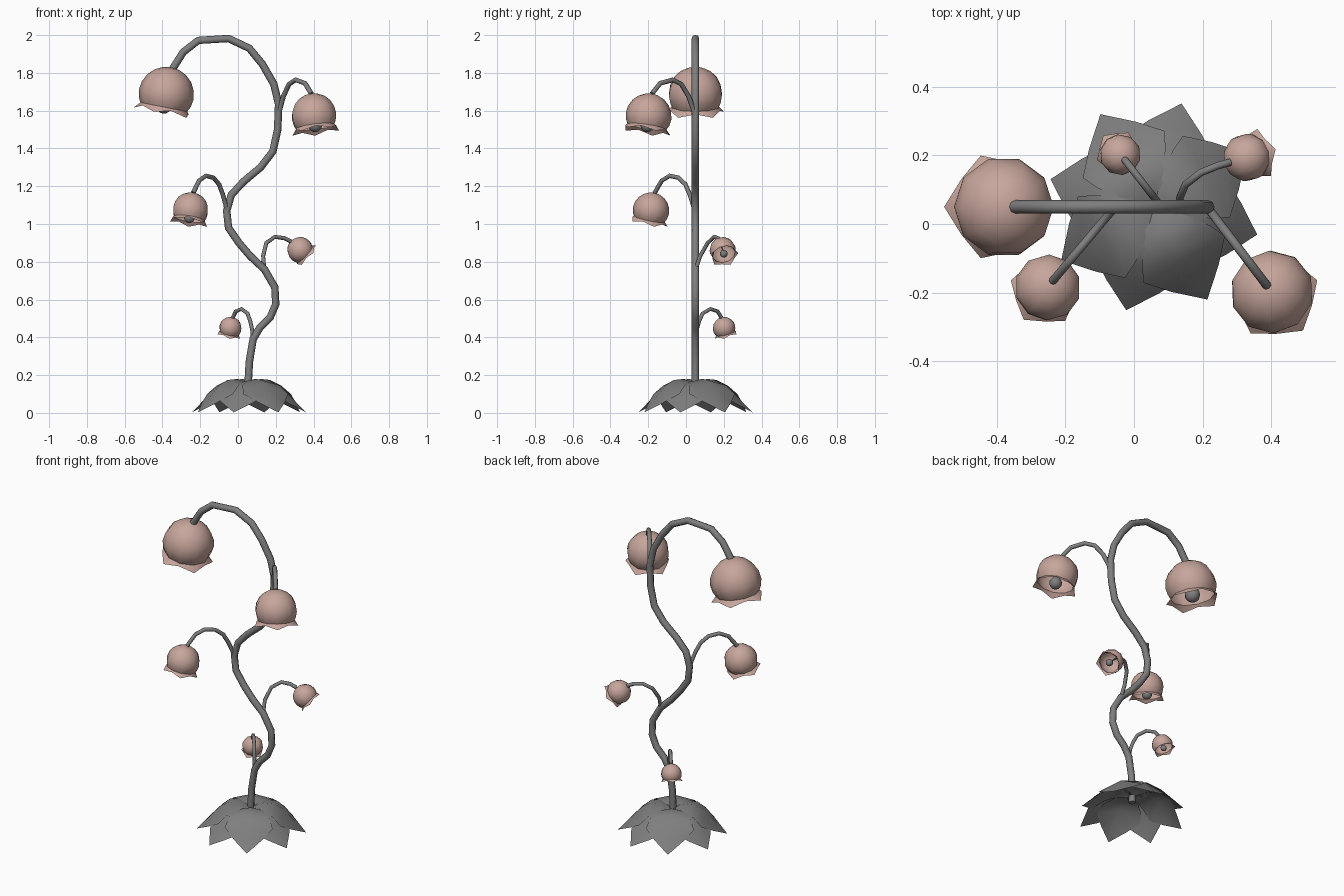
import bpy, bmesh, math
from mathutils import Vector, Matrix

if "Cube" in bpy.data.objects:
    bpy.data.objects.remove(bpy.data.objects["Cube"])


def material(name, rgb):
    m = bpy.data.materials.new(name)
    m.diffuse_color = (*rgb, 1)
    m.use_nodes = True
    m.node_tree.nodes["Principled BSDF"].inputs["Base Color"].default_value = m.diffuse_color
    return m


GREY = material("stem grey", (0.21, 0.21, 0.21))
PINK = material("petal pink", (0.57, 0.38, 0.33))


def add_object(name, mesh, mat):
    mesh.materials.clear()
    mesh.materials.append(mat)
    ob = bpy.data.objects.new(name, mesh)
    bpy.context.collection.objects.link(ob)
    return ob


def finish(name, bm, mat):
    mesh = bpy.data.meshes.new(name)
    bm.to_mesh(mesh)
    bm.free()
    return add_object(name, mesh, mat)


def tube(name, points, radius):
    """Eight-sided round tube along a path."""
    cu = bpy.data.curves.new(name + "_path", 'CURVE')
    cu.dimensions = '3D'
    cu.bevel_depth = radius
    cu.bevel_resolution = 2
    cu.use_fill_caps = True
    sp = cu.splines.new('POLY')
    sp.points.add(len(points) - 1)
    for p, co in zip(sp.points, points):
        p.co = (*co, 1)
    tmp = bpy.data.objects.new("tmp", cu)
    mesh = bpy.data.meshes.new_from_object(tmp)
    bpy.data.objects.remove(tmp)
    return add_object(name, mesh, GREY)


# Bell profile: (radius, depth below apex) in units of the bell radius
BELL = [(0.3, 0.05), (0.57, 0.18), (0.8, 0.4), (0.95, 0.69), (1.0, 1.0),
        (0.95, 1.28), (0.86, 1.46)]
LOBES = 5


def bell(name, apex, direction, R):
    """Lobed bell flower hanging along a direction, with a round core."""
    d = Vector(direction).normalized()
    zax = -d
    xax = Vector((d.x, d.y, 0))
    xax = (xax - zax * xax.dot(zax)).normalized()
    yax = zax.cross(xax)
    M = Matrix((xax, yax, zax)).transposed().to_4x4()
    M.translation = Vector(apex)
    n = LOBES * 2
    bm = bmesh.new()
    top = bm.verts.new((0, 0, 0))
    rings = []
    for k in range(len(BELL) + 1):
        ring = []
        for i in range(n):
            if k < len(BELL):
                r, h = BELL[k]
            else:  # flared rim: tips and notches alternate
                r, h = (1.07, 1.69) if i % 2 == 0 else (0.93, 1.55)
            a = 2 * math.pi * i / n
            ring.append(bm.verts.new((r * R * math.cos(a), r * R * math.sin(a), -h * R)))
        rings.append(ring)
    for i in range(n):
        j = (i + 1) % n
        bm.faces.new((top, rings[0][i], rings[0][j]))
        for a, b in zip(rings, rings[1:]):
            bm.faces.new((a[i], b[i], b[j], a[j]))
    bm.transform(M)
    finish(name + "_bell", bm, PINK)
    # core ball
    bm = bmesh.new()
    bmesh.ops.create_uvsphere(bm, u_segments=10, v_segments=7, radius=0.3 * R,
                              matrix=M @ Matrix.Translation((0, 0, -1.4 * R)))
    finish(name + "_core", bm, GREY)
    # thin filament holding the core
    tube(name + "_filament", [M @ Vector((0, 0, -0.02 * R)), M @ Vector((0, 0, -1.3 * R))], 0.06 * R)


# Main stem, lying in the plane y = 0.05
Y = 0.05
stem = [(.055, .10), (.055, .18), (.06, .27), (.08, .39), (.115, .45), (.17, .505),
        (.2, .575), (.195, .665), (.14, .76), (.065, .83), (.005, .90), (-.05, .98),
        (-.06, 1.07), (-.035, 1.155), (.03, 1.225), (.12, 1.30), (.185, 1.385),
        (.21, 1.50), (.215, 1.635), (.19, 1.74), (.13, 1.845), (.06, 1.93),
        (-.05, 1.982), (-.21, 1.972), (-.29, 1.91), (-.35, 1.815)]
tube("main_stem", [(x, Y, z) for x, z in stem], 0.02)
bell("top_flower", (-.352, Y, 1.83), (-.19, 0, -.98), .147)


def branch(name, xz, y_end, radius, direction, R):
    """Hooked side stem whose y follows its x, ending in a bell."""
    x0, x1 = xz[0][0], xz[-1][0]
    pts = [(x, Y + (y_end - Y) * (x - x0) / (x1 - x0), z) for x, z in xz]
    tube(name + "_stem", pts, radius)
    bell(name, pts[-1], direction, R)


branch("right_flower", [(.213, 1.53), (.22, 1.6), (.24, 1.675), (.27, 1.74), (.305, 1.763),
                        (.355, 1.745), (.388, 1.69)], -.18, .013, (.12, -.15, -.98), .122)
branch("left_flower", [(-.055, 1.04), (-.065, 1.1), (-.08, 1.155), (-.1, 1.21), (-.13, 1.245),
                       (-.17, 1.255), (-.205, 1.23), (-.237, 1.165)], -.166, .012,
       (-.15, -.2, -.97), .097)
branch("low_flower", [(.08, .38), (.075, .44), (.065, .485), (.05, .527), (.018, .55),
                      (-.012, .537), (-.027, .505)], .187, .0105, (-.22, .25, -.94), .06)

# Tilted back flower on a sideways curved stem
back = [(.14, .05, .755), (.133, .075, .83), (.15, .115, .9), (.195, .15, .932),
        (.245, .17, .925), (.28, .18, .908)]
tube("back_flower_stem", back, .011)
bell("back_flower", back[-1], (.7, .2, -.65), .07)

# Leaf rosette: (distance out, half width, middle height, edge height)
LEAF = [(.012, .02, .155, .15), (.07, .07, .18, .165), (.13, .115, .174, .145),
        (.177, .137, .15, .10), (.24, .08, .082, .055)]
for i in range(8):
    s = 1.0 if i % 2 == 0 else 0.92  # every other leaf sits lower
    bm = bmesh.new()
    rows = [[bm.verts.new((r, w * t, (ze if t else zm) * s)) for t in (-1, 0, 1)]
            for r, w, zm, ze in LEAF]
    tip = bm.verts.new((.312, 0, 0.003))
    for a, b in zip(rows, rows[1:]):
        for k in (0, 1):
            bm.faces.new((a[k], b[k], b[k + 1], a[k + 1]))
    for k in (0, 1):
        bm.faces.new((rows[-1][k], tip, rows[-1][k + 1]))
    bm.transform(Matrix.Translation((.058, Y, 0)) @ Matrix.Rotation(math.radians(30 + 45 * i), 4, 'Z'))
    finish(f"base_leaf_{i + 1}", bm, GREY)

# Smooth shading with sharp creases kept
bpy.ops.object.select_all(action='SELECT')
bpy.context.view_layer.objects.active = bpy.context.selected_objects[0]
bpy.ops.object.shade_smooth_by_angle(angle=math.radians(50))
